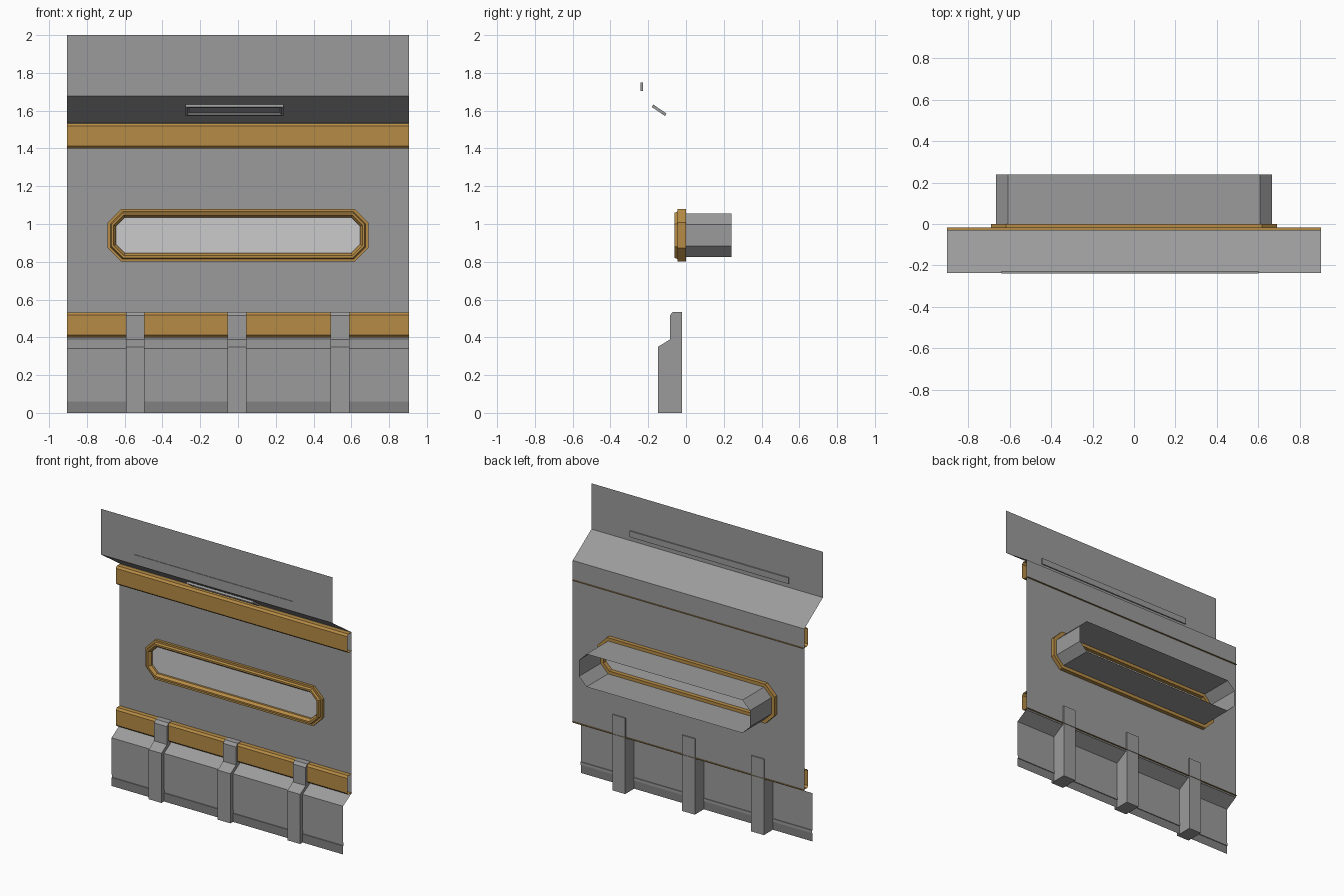
import bpy, bmesh, math
from mathutils import Vector

if "Cube" in bpy.data.objects:
    bpy.data.objects.remove(bpy.data.objects["Cube"])

W = 0.904        # half width of the panel
WALL_Y = -0.028  # main wall plane
HEAD_Y = -0.236  # header plane


def material(name, color):
    m = bpy.data.materials.new(name)
    m.diffuse_color = (*color, 1)
    m.use_nodes = True
    m.node_tree.nodes["Principled BSDF"].inputs["Base Color"].default_value = m.diffuse_color
    return m


orange = material("orange_paint", (0.47, 0.26, 0.06))
grey = material("dark_grey", (0.33, 0.33, 0.33))
kick = material("kick_grey", (0.22, 0.22, 0.22))


def finish(name, bm, mat=None, recalc=True):
    if recalc:
        bmesh.ops.recalc_face_normals(bm, faces=bm.faces[:])
    me = bpy.data.meshes.new(name)
    bm.to_mesh(me)
    bm.free()
    ob = bpy.data.objects.new(name, me)
    bpy.context.collection.objects.link(ob)
    if mat:
        me.materials.append(mat)
    return ob


def face_front(bm):
    for f in bm.faces:
        f.normal_update()
        if f.normal.y > 0:
            f.normal_flip()


def sheet(name, profile, x0=-W, x1=W, mat=grey, solid=False, flip=False):
    """Extrude a (y, z) profile along x; solid closes the loop and caps it."""
    bm = bmesh.new()
    a = [bm.verts.new((x0, y, z)) for y, z in profile]
    b = [bm.verts.new((x1, y, z)) for y, z in profile]
    n = len(profile)
    for i in range(n if solid else n - 1):
        j = (i + 1) % n
        bm.faces.new((a[i], b[i], b[j], a[j]))
    if solid:
        bm.faces.new(a)
        bm.faces.new(b)
    # open profiles run upward, so this winding already faces the front
    return finish(name, bm, mat, recalc=solid)


def octagon(d, y):
    """Chamfered window outline inset by d at depth y."""
    w, h, c, zc = 0.69 - d, 0.139 - d, 0.072 - 0.586 * d, 0.94
    q = [(w, h - c), (w - c, h), (-w + c, h), (-w, h - c),
         (-w, -h + c), (-w + c, -h), (w - c, -h), (w, -h + c)]
    return [Vector((x, y, zc + z)) for x, z in q]


def rings(name, steps, mat, closed=False):
    """Bridge successive window outlines given as (inset, y)."""
    bm = bmesh.new()
    loops = [[bm.verts.new(p) for p in octagon(d, y)] for d, y in steps]
    pairs = list(zip(loops, loops[1:]))
    if closed:
        pairs.append((loops[-1], loops[0]))
    for a, b in pairs:
        for i in range(8):
            j = (i + 1) % 8
            bm.faces.new((a[i], a[j], b[j], b[i]))
    return finish(name, bm, mat)


# Main wall with an opening for the window
bm = bmesh.new()
rect = [(-W, WALL_Y, 0.535), (W, WALL_Y, 0.535), (W, WALL_Y, 1.40), (-W, WALL_Y, 1.40)]
for loop in (rect, octagon(0.01, WALL_Y)):
    vs = [bm.verts.new(p) for p in loop]
    for i in range(len(vs)):
        bm.edges.new((vs[i], vs[(i + 1) % len(vs)]))
bmesh.ops.triangle_fill(bm, use_beauty=True, edges=bm.edges[:], normal=(0, -1, 0))
bmesh.ops.dissolve_limit(bm, angle_limit=0.01, verts=bm.verts[:], edges=bm.edges[:])
face_front(bm)
finish("main_wall", bm, grey, recalc=False)

# Upper slope and header, lower skirt, darker kick strip with a groove above
sheet("upper_wall", [(WALL_Y, 1.40), (WALL_Y, 1.535), (HEAD_Y, 1.677), (HEAD_Y, 2.0)])
sheet("lower_skirt", [(-0.12, 0.06), (-0.114, 0.06), (-0.114, 0.08), (-0.12, 0.08),
                      (-0.12, 0.34), (-0.034, 0.39), (WALL_Y, 0.39), (WALL_Y, 0.535)])
sheet("kick_strip", [(-0.12, 0), (-0.12, 0.06)], mat=kick)

# Orange horizontal trims, lower lip reaching just behind the wall
for name, z in (("lower_trim", 0.40), ("upper_trim", 1.40)):
    sheet(name, [(-0.016, z), (-0.06, z), (-0.072, z + 0.012), (-0.072, z + 0.118),
                 (-0.06, z + 0.132), (WALL_Y, z + 0.132)], mat=orange)

# Three floor ribs
rib = [(-0.148, 0), (-0.148, 0.35), (-0.086, 0.388), (-0.086, 0.515),
       (-0.07, 0.535), (-0.02, 0.535), (-0.02, 0)]
for i, x in enumerate((-0.544, -0.005, 0.539)):
    sheet(f"rib_{i + 1}", rib, x - 0.05, x + 0.05, solid=True)

# Window frame, tunnel behind it and light pane
rings("window_frame", [(0, 0), (0, -0.046), (0.014, -0.046), (0.02, -0.062),
                       (0.032, -0.062), (0.045, -0.045), (0.045, 0)], orange, closed=True)
rings("window_tunnel", [(0.023, 0), (0.023, 0.24)], grey)
bm = bmesh.new()
bm.faces.new([bm.verts.new(p) for p in octagon(0.045, -0.03)])
face_front(bm)
finish("window_pane", bm, recalc=False)

# Thin strip set into the header
sheet("header_strip", [(-0.24, 1.705), (-0.24, 1.748), (-0.228, 1.748), (-0.228, 1.705)],
      -0.64, 0.6, solid=True)

# Recessed vent lying on the underside of the slope
bm = bmesh.new()
bmesh.ops.create_cube(bm, size=1)
bmesh.ops.scale(bm, vec=(0.518, 0.085, 0.015), verts=bm.verts[:])
bottom = min(bm.faces, key=lambda f: f.calc_center_median().z)
bmesh.ops.inset_region(bm, faces=[bottom], thickness=0.014)
bmesh.ops.inset_region(bm, faces=[bottom], thickness=0.012, depth=-0.008)
vent = finish("slope_vent", bm, grey)
vent.location = (-0.019, -0.142, 1.602)
vent.rotation_euler.x = -math.atan2(0.142, 0.208)
